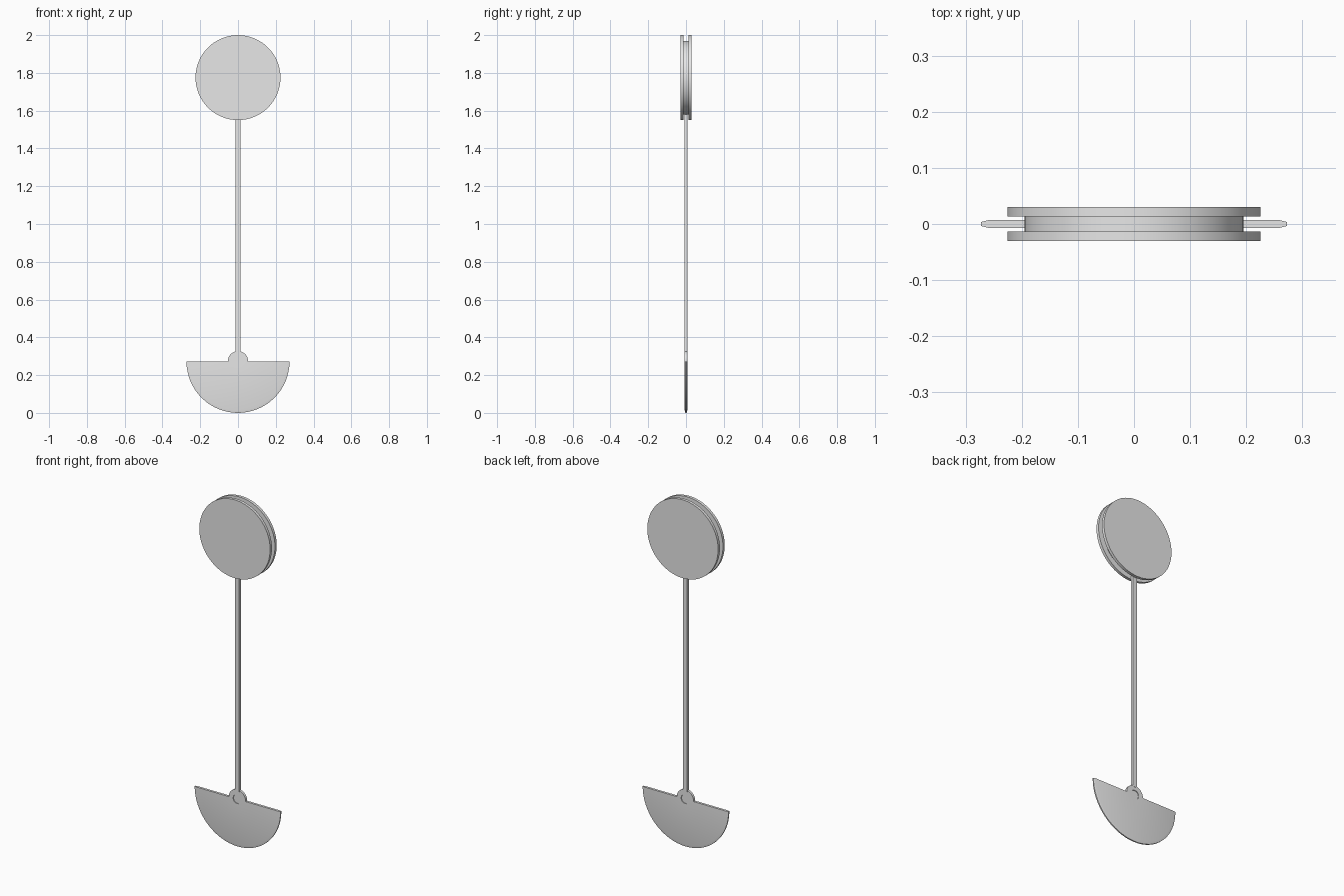
import bpy, bmesh, math

cube = bpy.data.objects.get("Cube")
if cube:
    bpy.data.objects.remove(cube, do_unlink=True)

# One plain grey for every part
GREY = (0.8, 0.8, 0.8, 1.0)
mat = bpy.data.materials.new("plain grey")
mat.use_nodes = True
mat.diffuse_color = GREY
mat.node_tree.nodes["Principled BSDF"].inputs["Base Color"].default_value = GREY


def finish(name, bm):
    """Turn a bmesh into a named, shaded object."""
    bmesh.ops.remove_doubles(bm, verts=bm.verts, dist=1e-5)
    bmesh.ops.recalc_face_normals(bm, faces=bm.faces)
    mesh = bpy.data.meshes.new(name)
    bm.to_mesh(mesh)
    bm.free()
    mesh.materials.append(mat)
    obj = bpy.data.objects.new(name, mesh)
    bpy.context.collection.objects.link(obj)
    bpy.ops.object.select_all(action='DESELECT')
    obj.select_set(True)
    bpy.context.view_layer.objects.active = obj
    bpy.ops.object.shade_smooth_by_angle(angle=math.radians(20))
    return obj


def lathe(name, half_profile, z, start, sweep, steps):
    """Sweep a (radius, half depth) profile, mirrored in y, about a y axis at height z."""
    profile = [(r, -d) for r, d in half_profile] + [(r, d) for r, d in reversed(half_profile)]
    bm = bmesh.new()
    rings = []
    for i in range(steps + 1):
        a = math.radians(start + sweep * i / steps)
        rings.append([bm.verts.new((r * math.cos(a), y, z + r * math.sin(a)))
                      for r, y in profile])
    for a, b in zip(rings, rings[1:]):
        for j in range(len(profile) - 1):
            bm.faces.new((a[j], a[j + 1], b[j + 1], b[j]))
    if abs(sweep) < 360:
        bm.faces.new(rings[0])
        bm.faces.new(rings[-1])
    return finish(name, bm)


DISC_Z, BLADE_Z = 1.775, 0.273
HALF = 0.0068

# Grooved disc: two flanges around a narrower core
lathe("grooved_disc",
      [(0, 0.03), (0.225, 0.03), (0.225, 0.0137), (0.195, 0.0137)],
      DISC_Z, 0, 360, 64)

# Half-round blade with a thinned rim, and the hub that completes its shallow round recess
recess = [(0, 0.003), (0.026, 0.003), (0.026, HALF)]
lathe("half_round_blade", recess + [(0.26, HALF), (0.273, 0.0035)], BLADE_Z, 180, 180, 32)
lathe("hub", recess + [(0.054, HALF)], BLADE_Z, 0, 180, 24)

# Flat rod from the hub up to the disc core
bottom, top = BLADE_Z + 0.045, DISC_Z - 0.185
bm = bmesh.new()
bmesh.ops.create_cube(bm, size=1)
bmesh.ops.scale(bm, vec=(0.026, 0.015, top - bottom), verts=bm.verts)
bmesh.ops.translate(bm, vec=(0, 0, (top + bottom) / 2), verts=bm.verts)
finish("rod", bm)
